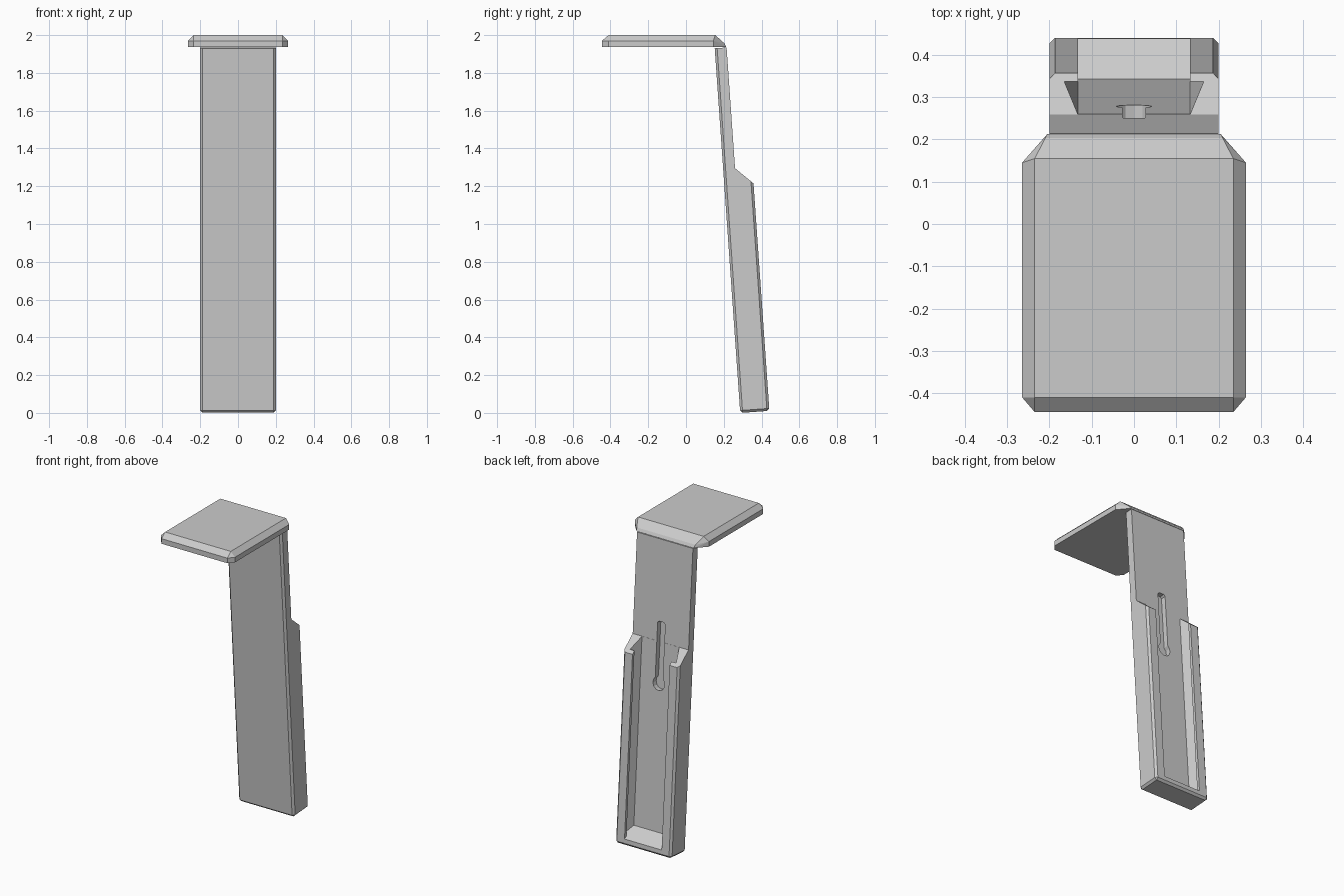
import bpy, bmesh, math
from mathutils import Matrix, Vector

cube = bpy.data.objects.get("Cube")
if cube:
    bpy.data.objects.remove(cube, do_unlink=True)

grey = bpy.data.materials.new("plain grey")
grey.use_nodes = True
colour = (0.6, 0.6, 0.6, 1)
grey.diffuse_color = colour
grey.node_tree.nodes["Principled BSDF"].inputs["Base Color"].default_value = colour

# Leg frame: leans back four degrees, origin at the lower front edge
LEAN = Matrix.Translation((0, 0.287, 0)) @ Matrix.Rotation(math.radians(4), 4, 'X')
HALF, THIN, THICK = 0.2, 0.063, 0.155


def make_object(name, bm, matrix=None):
    bmesh.ops.recalc_face_normals(bm, faces=bm.faces)
    if matrix:
        bm.transform(matrix)
    mesh = bpy.data.meshes.new(name)
    bm.to_mesh(mesh)
    bm.free()
    mesh.materials.append(grey)
    ob = bpy.data.objects.new(name, mesh)
    bpy.context.collection.objects.link(ob)
    return ob


def prism(points, shift):
    bm = bmesh.new()
    face = bm.faces.new([bm.verts.new(p) for p in points])
    new = bmesh.ops.extrude_face_region(bm, geom=[face])["geom"]
    bmesh.ops.translate(bm, vec=shift, verts=[g for g in new if isinstance(g, bmesh.types.BMVert)])
    return bm


def cut(target, cutter):
    cutter.hide_render = True
    mod = target.modifiers.new("cut", 'BOOLEAN')
    mod.operation, mod.solver, mod.object = 'DIFFERENCE', 'EXACT', cutter
    bpy.context.view_layer.objects.active = target
    bpy.ops.object.modifier_apply(modifier=mod.name)
    bpy.data.objects.remove(cutter, do_unlink=True)


# Leg: side profile with a thick lower housing, outer edges chamfered
profile = [(0, 0), (THICK, 0), (THICK, 1.207), (THIN, 1.294), (THIN, 1.935), (0, 1.935)]
bm = prism([(-HALF, y, z) for y, z in profile], (2 * HALF, 0, 0))
rim = []
for e in bm.edges:
    a, b = (v.co for v in e.verts)
    outer = all(p.y < 0.001 or p.y > THICK - 0.001 for p in (a, b))
    low = max(a.z, b.z) < 0.001
    if low or (outer and abs(a.z - b.z) > 0.5):
        rim.append(e)
bmesh.ops.bevel(bm, geom=rim, offset=0.013, segments=1, affect='EDGES')
leg = make_object("leg", bm, LEAN)

# Undercut channel in the housing, with a sloping lower end
half = [(0.133, THIN + 0.0004), (0.165, 0.136), (0.133, 0.136), (0.133, 0.2)]
section = half + [(-x, y) for x, y in reversed(half)]
bm = prism([(x, y, 0.1 - (y - THIN) * 0.65) for x, y in section], (0, 0, 1.4))
cut(leg, make_object("channel_cutter", bm, LEAN))

# Keyhole recess: a narrow slot ending in a round pocket
arc = [math.radians(a) for a in range(130, 411, 28)]
outline = [(0.042 * math.cos(a), 1.03 + 0.045 * math.sin(a)) for a in arc]
outline += [(0.027, 1.41), (0.017, 1.42), (-0.017, 1.42), (-0.027, 1.41)]
bm = prism([(x, THIN - 0.033, z) for x, z in outline], (0, 0.06, 0))
cut(leg, make_object("keyhole_cutter", bm, LEAN))

# Top plate: chamfered slab that folds down into the leg
rows = [
    (0.235, -0.41, 2.0), (0.235, 0.155, 2.0), (0.21, 0.203, 1.957), (0.205, 0.213, 1.938)]
for z in (1.937, 1.97):
    rows += [(0.235, -0.445, z), (0.265, -0.41, z), (0.265, 0.145, z)]
bm = bmesh.new()
for x, y, z in rows:
    for side in (-1, 1):
        bm.verts.new((side * x, y, z))
bmesh.ops.convex_hull(bm, input=bm.verts)
bmesh.ops.dissolve_limit(bm, angle_limit=0.02, verts=bm.verts, edges=bm.edges)
make_object("top_plate", bm)
